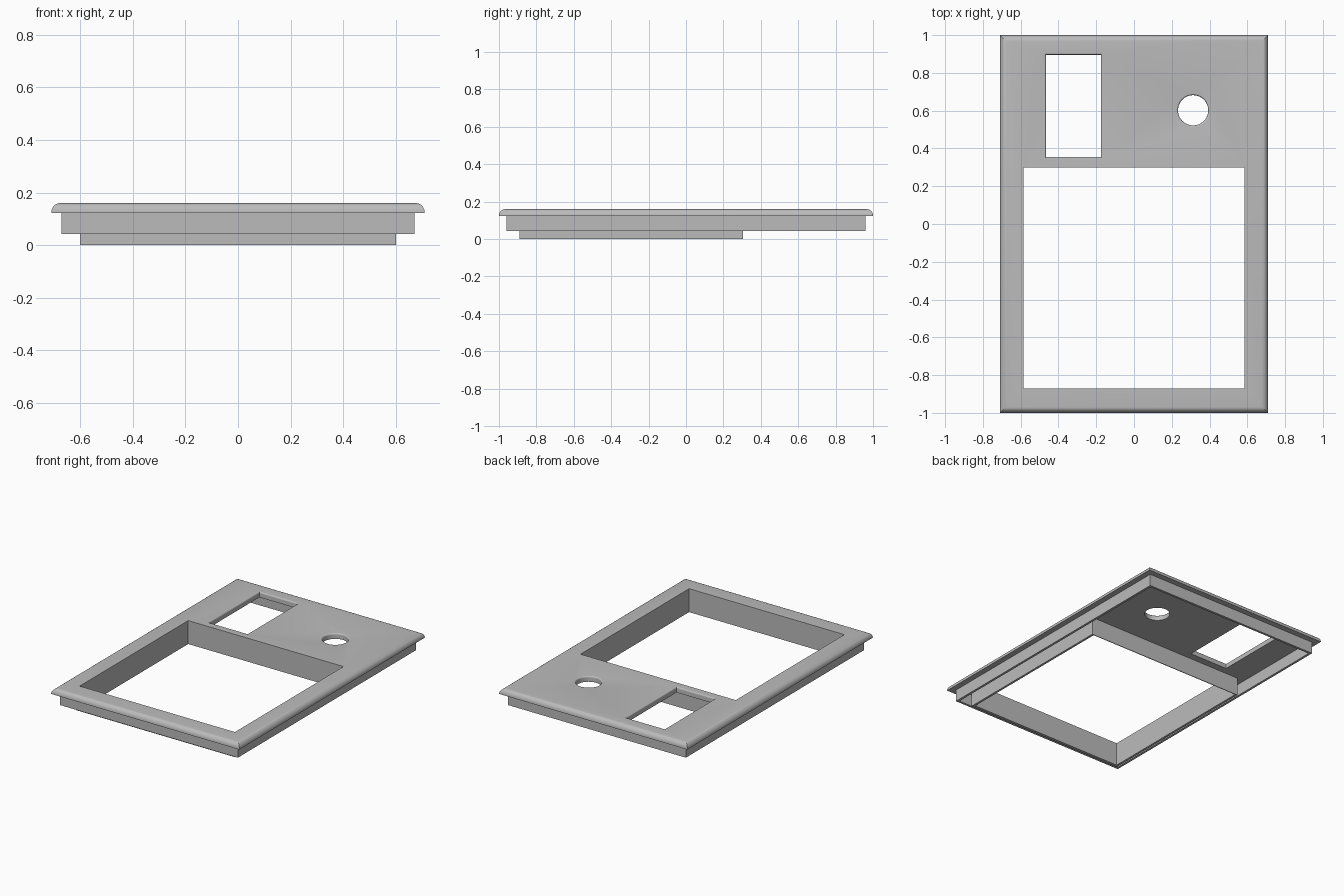
import bpy, bmesh, math

if "Cube" in bpy.data.objects:
    bpy.data.objects.remove(bpy.data.objects["Cube"])

grey = bpy.data.materials.new("light grey")
grey.diffuse_color = (0.5, 0.5, 0.5, 1)
grey.use_nodes = True
grey.node_tree.nodes["Principled BSDF"].inputs["Base Color"].default_value = grey.diffuse_color

Z_SKIRT, Z_UNDER, Z_TOP = 0.042, 0.123, 0.16


def rect(x0, x1, y0, y1, grow, z):
    return [(x0 - grow, y0 - grow, z), (x1 + grow, y0 - grow, z),
            (x1 + grow, y1 + grow, z), (x0 - grow, y1 + grow, z)]


def circle(cx, cy, r, z, n=48):
    return [(cx + r * math.cos(2 * math.pi * i / n),
             cy + r * math.sin(2 * math.pi * i / n), z) for i in range(n)]


def loft(name, loops, ring=False):
    """Skin stacked loops; cap the ends, or join last to first for a ring."""
    bm = bmesh.new()
    rows = [[bm.verts.new(p) for p in loop] for loop in loops]
    pairs = list(zip(rows, rows[1:]))
    if ring:
        pairs.append((rows[-1], rows[0]))
    else:
        bm.faces.new(rows[0][::-1])
        bm.faces.new(rows[-1])
    for a, b in pairs:
        n = len(a)
        for i in range(n):
            j = (i + 1) % n
            bm.faces.new((a[i], a[j], b[j], b[i]))
    bmesh.ops.recalc_face_normals(bm, faces=bm.faces)
    me = bpy.data.meshes.new(name)
    bm.to_mesh(me)
    bm.free()
    me.materials.append(grey)
    ob = bpy.data.objects.new(name, me)
    bpy.context.collection.objects.link(ob)
    return ob


def wall(name, x0, x1, y0, y1, t, z0, z1):
    """Thin rectangular wall standing inside the given outline."""
    return loft(name, [rect(x0, x1, y0, y1, g, z)
                       for g, z in ((0, z0), (0, z1), (-t, z1), (-t, z0))], ring=True)


# Top plate with a rounded rim
R = 0.034
arc = [math.radians(a) for a in range(0, 91, 15)]
plate = loft("top_plate", [rect(-0.71, 0.71, -1, 1, 0, Z_UNDER)] +
             [rect(-0.71, 0.71, -1, 1, -R * (1 - math.cos(a)), Z_TOP - R + R * math.sin(a))
              for a in arc])

# Openings: the small ones have a softened upper edge
F = 0.009
lip = [(0, 0.05)] + [(F * (1 - math.cos(a)), Z_TOP - F + F * math.sin(a)) for a in arc] + [(F, 0.25)]
cutters = [
    loft("large_window_cutter", [rect(-0.586, 0.586, -0.87, 0.30, 0, z) for z in (0.05, 0.25)]),
    loft("small_window_cutter", [rect(-0.466, -0.176, 0.354, 0.896, g, z) for g, z in lip]),
    loft("round_hole_cutter", [circle(0.313, 0.602, 0.08 + g, z) for g, z in lip]),
]
for c in cutters:
    c.hide_render = True
    m = plate.modifiers.new(c.name, "BOOLEAN")
    m.operation, m.solver, m.object = "DIFFERENCE", "EXACT", c
bpy.context.view_layer.objects.active = plate
for m in list(plate.modifiers):
    bpy.ops.object.modifier_apply(modifier=m.name)
for c in cutters:
    bpy.data.objects.remove(c)

# Outer skirt below the plate and the deeper collar around the large window
wall("outer_skirt", -0.671, 0.671, -0.96, 0.96, 0.016, Z_SKIRT, Z_UNDER)
wall("window_collar", -0.601, 0.601, -0.89, 0.305, 0.015, 0, Z_UNDER)
collar = bpy.data.objects["window_collar"]
for v in collar.data.vertices:  # inner faces flush with the plate opening
    if abs(v.co.x) < 0.595:
        v.co.y = 0.30 if v.co.y > 0 else -0.87

plate.select_set(True)
bpy.ops.object.shade_smooth_by_angle(angle=math.radians(30))
